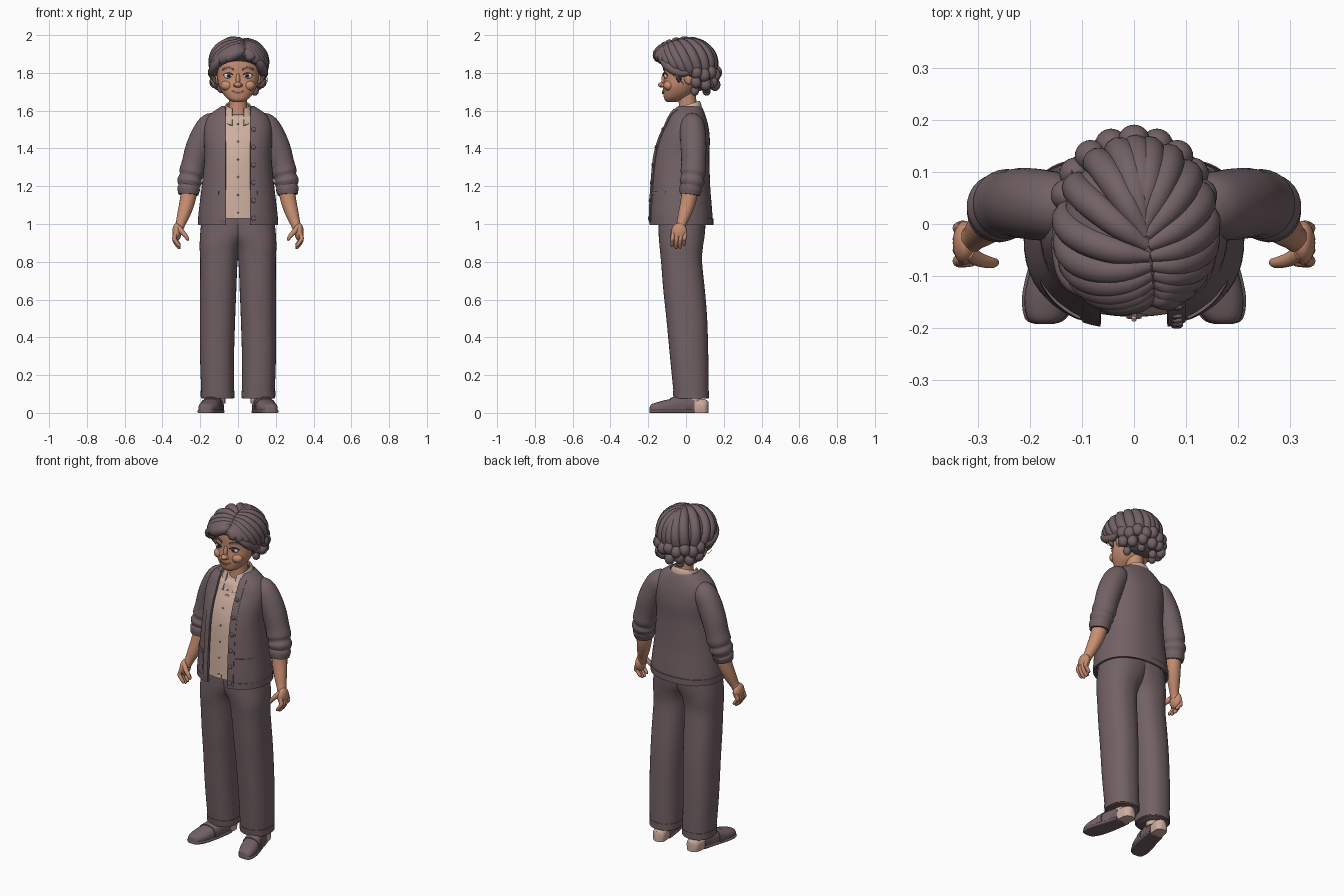
import bpy, bmesh, random
from math import sin, cos, pi, asin, radians
from mathutils import Vector

cube = bpy.data.objects.get("Cube")
if cube:
    bpy.data.objects.remove(cube)
random.seed(4)
POWER = 2.3  # roundness of horizontal sections


def material(name, *rgb):
    m = bpy.data.materials.new(name)
    m.use_nodes = True
    m.diffuse_color = (*rgb, 1)
    m.node_tree.nodes["Principled BSDF"].inputs["Base Color"].default_value = (*rgb, 1)
    return m


MAUVE = material("mauve", .17, .12, .13)
SHIRT = material("pale_pink_cloth", .62, .43, .35)
SKIN = material("skin", .57, .27, .165)
LIPS = material("lips", .42, .15, .11)
WHITE = material("eye_white", .75, .72, .7)
IRIS = material("grey_iris", .16, .17, .2)
DARK = material("dark", .02, .015, .015)


def finish(name, bm, mat, mirror=False, thick=0):
    bmesh.ops.recalc_face_normals(bm, faces=bm.faces)
    for f in bm.faces:
        f.smooth = True
    for e in bm.edges:
        e.smooth = len(e.link_faces) == 2 and e.calc_face_angle(0) < radians(45)
    mesh = bpy.data.meshes.new(name)
    bm.to_mesh(mesh)
    bm.free()
    mesh.materials.append(mat)
    ob = bpy.data.objects.new(name, mesh)
    bpy.context.collection.objects.link(ob)
    if thick:
        mod = ob.modifiers.new("thickness", "SOLIDIFY")
        mod.thickness, mod.offset = thick, 0
    if mirror:
        mod = ob.modifiers.new("mirror", "MIRROR")
        mod.use_mirror_merge = False
    return ob


def spline(rows, sub=4):
    """Pass a smooth curve through rows of numbers."""
    out = []
    for i in range(len(rows) - 1):
        quad = rows[max(i - 1, 0)], rows[i], rows[i + 1], rows[min(i + 2, len(rows) - 1)]
        for k in range(sub):
            t = k / sub
            out.append(tuple(b + .5 * t * (c - a + t * (2*a - 5*b + 4*c - d + t * (3*b - a - 3*c + d)))
                             for a, b, c, d in zip(*quad)))
    return out + [tuple(rows[-1])]


def loft(name, rings, mat, closed=True, mirror=False, thick=0):
    bm = bmesh.new()
    grid = [[bm.verts.new(p) for p in ring] for ring in rings]
    count = len(grid[0])
    for a, b in zip(grid, grid[1:]):
        for i in range(count if closed else count - 1):
            j = (i + 1) % count
            bm.faces.new((a[i], a[j], b[j], b[i]))
    if closed:
        bm.faces.new(grid[0])
        bm.faces.new(grid[-1])
    return finish(name, bm, mat, mirror, thick)


def power(v, e):
    return abs(v) ** e * (1 if v >= 0 else -1)


def stack(name, rows, mat, gap=None, gap_end=None, grow=0, mirror=False, thick=0, seg=48):
    """Loft rows of z, centre x, half width, front y, back y, forward droop."""
    rings = []
    for z, cx, rx, yf, yb, droop in rows:
        rx, cy, ry = rx + grow, (yf + yb) / 2, (yb - yf) / 2 + grow
        angle = lambda x: asin(min(1, x / rx) ** (POWER / 2))
        start = angle(gap) if gap else 0
        end = angle(gap_end) if gap_end else 2 * pi - start
        ring = []
        for i in range(seg + 1 if gap else seg):
            t = start + (end - start) * i / seg
            ring.append((cx + rx * power(sin(t), 2 / POWER),
                         cy - ry * power(cos(t), 2 / POWER), z - droop * cos(t)))
        rings.append(ring)
    return loft(name, rings, mat, not gap, mirror, thick)


def surface_y(rows, x, z):
    """Front surface of a stack at x and z."""
    for a, b in zip(rows, rows[1:]):
        if a[0] <= z <= b[0]:
            t = (z - a[0]) / (b[0] - a[0])
            rx, yf, yb = (a[k] + (b[k] - a[k]) * t for k in (2, 3, 4))
            return (yf + yb) / 2 - (yb - yf) / 2 * max(0, 1 - abs(x / rx) ** POWER) ** (1 / POWER)


def patch(name, rows, mat, x0, x1, z, height, bend=0, lift=.003, mirror=False):
    """Thin plate that follows the front of a stack."""
    low, high = [], []
    for i in range(11):
        x = x0 + (x1 - x0) * i / 10
        zz = z + bend * (x - (x0 + x1) / 2) ** 2
        for line, h in ((low, zz - height / 2), (high, zz + height / 2)):
            line.append((x, surface_y(rows, x, h) - lift, h))
    return loft(name, [low, high], mat, False, mirror, .006)


def tube(name, points, mat, mirror=False, seg=14, sub=4):
    """Round limb through points of x, y, z, radius."""
    pts = spline(points, sub)
    pos = [Vector(p[:3]) for p in pts]
    u, rings = Vector((.3, 1, .2)), []
    for i, p in enumerate(pos):
        t = (pos[min(i + 1, len(pos) - 1)] - pos[max(i - 1, 0)]).normalized()
        u = (u - t * u.dot(t)).normalized()
        w, r = t.cross(u), pts[i][3]
        rings.append([p + r * (u * cos(2*pi*k/seg) + w * sin(2*pi*k/seg)) for k in range(seg)])
    return loft(name, rings, mat, mirror=mirror)


def ball(name, loc, radii, mat, mirror=False, cut=None):
    bm = bmesh.new()
    bmesh.ops.create_uvsphere(bm, u_segments=28, v_segments=18, radius=1)
    for v in bm.verts:
        v.co = Vector(loc) + Vector(a * b for a, b in zip(v.co, radii))
    if cut:
        geom = bm.verts[:] + bm.edges[:] + bm.faces[:]
        res = bmesh.ops.bisect_plane(bm, geom=geom, plane_co=cut[0], plane_no=cut[1], clear_inner=True)
        rim = [e for e in res["geom_cut"] if isinstance(e, bmesh.types.BMEdge)]
        bmesh.ops.edgeloop_fill(bm, edges=rim)
    return finish(name, bm, mat, mirror)


# Trousers
leg = [(.075, .108, .084, -.06, .118, 0), (.1, .108, .086, -.065, .12, 0), (.3, .111, .09, -.085, .118, 0),
       (.5, .108, .093, -.104, .112, 0), (.65, .105, .096, -.12, .1, 0), (.8, .101, .099, -.132, .085, 0),
       (.88, .095, .108, -.14, .09, 0), (.95, .07, .13, -.145, .1, 0), (1.04, .05, .14, -.145, .105, 0)]
stack("trouser_leg", spline(leg), MAUVE, mirror=True)
stack("trouser_hem", spline([(.08, .108, .089, -.066, .122, 0), (.115, .108, .09, -.07, .122, 0)]), MAUVE, mirror=True)

# Cardigan and shirt share one torso profile
torso = [(1, 0, .2, -.188, .134, 0), (1.03, 0, .205, -.192, .135, 0), (1.1, 0, .198, -.19, .13, 0),
         (1.2, 0, .186, -.185, .122, 0), (1.35, 0, .172, -.172, .118, 0), (1.45, 0, .175, -.145, .12, 0),
         (1.52, 0, .172, -.112, .112, 0), (1.57, 0, .15, -.09, .098, 0), (1.605, 0, .105, -.07, .085, 0),
         (1.62, 0, .08, -.06, .075, 0)]
knit = spline(torso)
stack("cardigan", knit, MAUVE, gap=.066, thick=.012)
stack("button_band", spline(torso[:-1]), MAUVE, gap=.064, gap_end=.098, grow=.006, mirror=True, thick=.008, seg=6)
stack("cardigan_hem", [(z, 0, .2, -.188, .134, 0) for z in (.995, 1.03)], MAUVE, gap=.066, grow=.006, thick=.012)
stack("shirt", spline(torso[1:8] + [(1.59, 0, .075, -.05, .065, .01)]), SHIRT, grow=-.014)
stack("shirt_collar", spline([(1.565, 0, .088, -.105, .08, .045), (1.6, 0, .074, -.078, .076, .035),
                              (1.63, 0, .06, -.056, .068, .02)]), SHIRT, gap=.03, thick=.008)
patch("shirt_placket", knit, SHIRT, -.014, .014, 1.27, .47, lift=-.013)
patch("pocket", knit, MAUVE, .105, .175, 1.11, .1, lift=.006, mirror=True)
patch("pocket_welt", knit, MAUVE, .102, .178, 1.165, .018, lift=.011, mirror=True)
for i in range(6):
    z = 1.03 + i * .094
    ball("cardigan_button", (.082, surface_y(knit, .082, z) - .012, z), (.012, .006, .012), MAUVE)
    ball("shirt_button", (0, surface_y(knit, 0, z + .03) + .008, z + .03), (.005, .004, .005), SHIRT)

# Sleeves with pushed-up folds, then forearms
tube("sleeve", [(.1, .03, 1.555, .035), (.14, .033, 1.53, .062), (.175, .036, 1.48, .068), (.21, .04, 1.4, .068),
                (.233, .04, 1.32, .065), (.244, .038, 1.275, .067), (.25, .035, 1.25, .06), (.256, .032, 1.225, .066),
                (.259, .028, 1.2, .057), (.261, .024, 1.185, .06), (.263, .02, 1.155, .053)],
     MAUVE, True, 28)
tube("forearm", [(.255, .025, 1.2, .044), (.268, .012, 1.12, .041), (.288, -.008, 1.05, .034),
                 (.305, -.024, 1, .026), (.318, -.033, .97, .026)], SKIN, True, 20)

# Hands
ball("palm", (.324, -.036, .958), (.024, .042, .048), SKIN, True)
for i, drop in enumerate((.01, 0, .002, .016)):
    y = -.067 + i * .021
    tube("finger", [(.328, y, .955, .011), (.337, y - .004, .925, .0115), (.33, y - .006, .9 + drop, .0105),
                    (.312, y - .006, .876 + drop, .009), (.305, y - .006, .87 + drop, .003)], SKIN, True, 10)
tube("thumb", [(.318, -.055, .985, .014), (.298, -.068, .96, .014), (.276, -.074, .935, .011),
               (.266, -.074, .918, .008), (.263, -.074, .912, .003)], SKIN, True, 10)


# Shoes and heels
def shoe(name, rows, mat, base=.004, cap=1, grow=0):
    rings = []
    for y, cx, hw, top in spline(rows):
        mid = min(top, cap) * .45
        rings.append([(cx + (hw + grow) * power(cos(a), .8), y,
                       max(base, mid + (min(top, cap) - mid) * sin(a) * (1 if sin(a) > 0 else 2)))
                      for a in (2 * pi * k / 24 for k in range(24))])
    loft(name, rings, mat, mirror=True)


upper = [(-.192, .172, .012, .03), (-.182, .17, .034, .046), (-.14, .16, .05, .06), (-.08, .145, .052, .075),
         (-.03, .132, .048, .09), (.03, .12, .044, .092), (.045, .118, .042, .085)]
shoe("shoe", upper, MAUVE, base=.012)
shoe("sole", upper, MAUVE, base=0, cap=.022, grow=.005)
patch_y = [(-.085, .146, .055, .079), (-.05, .138, .053, .088)]
shoe("shoe_strap", patch_y, MAUVE, base=.015)
shoe("heel", [(.03, .12, .04, .08), (.08, .114, .04, .075), (.105, .112, .034, .07), (.118, .112, .014, .06)], SHIRT, base=0)
tube("ankle", [(.112, .035, .05, .045), (.11, .035, .15, .042)], SHIRT, True)

# Head and face
skull = spline([(1.645, 0, .022, -.1, -.05, 0), (1.66, 0, .052, -.114, -.02, 0), (1.69, 0, .08, -.12, .03, 0),
                (1.73, 0, .1, -.121, .06, 0), (1.78, 0, .11, -.115, .09, 0), (1.85, 0, .112, -.116, .11, 0),
                (1.92, 0, .095, -.1, .1, 0), (1.955, 0, .05, -.06, .06, 0)])
stack("head", skull, SKIN)
tube("neck", [(0, .015, 1.55, .06), (0, .012, 1.6, .051), (0, .008, 1.65, .047), (0, 0, 1.72, .05)], SKIN, seg=24)
ball("nose_tip", (0, -.127, 1.737), (.019, .021, .015), SKIN)
ball("nose_bridge", (0, -.116, 1.762), (.012, .015, .036), SKIN)
ball("nostril_wing", (.015, -.121, 1.734), (.01, .012, .009), SKIN, True)
ball("cheek", (.058, -.09, 1.733), (.034, .029, .028), SKIN, True)
ball("ear", (.114, .015, 1.775), (.016, .026, .036), SKIN, True)
patch("mouth", skull, LIPS, -.034, .034, 1.692, .01, bend=11)
patch("eyebrow", skull, MAUVE, .025, .084, 1.828, .011, bend=-12, mirror=True)
patch("upper_lid", skull, DARK, .026, .078, 1.8, .004, bend=-16, lift=.008, mirror=True)
eye_y = surface_y(skull, .051, 1.785)
ball("eye", (.051, eye_y + .002, 1.785), (.024, .01, .016), WHITE, True)
ball("iris", (.049, eye_y - .005, 1.785), (.012, .005, .013), IRIS, True)
ball("pupil", (.049, eye_y - .009, 1.785), (.006, .003, .007), DARK, True)

# Hair: cap, swept locks from a side parting, curls and a rolled bun
CENTRE, AXES = Vector((.004, -.01, 1.85)), (.145, .165, .132)


def on_hair(direction, scale=.92):
    return CENTRE + Vector(a * b * scale for a, b in zip(direction, AXES))


ball("hair_cap", CENTRE, [a * .98 for a in AXES], MAUVE, cut=((0, -.15, 1.885), (0, .64, 1)))
for side in (-1, 1):
    for i in range(10):
        a = radians(34 + 15.5 * i)
        y = -.01 - .15 * cos(a)
        end = Vector((side * sin(a), -cos(a), (.03 - .64 * (y + .15)) / AXES[2])).normalized()
        start = Vector((.27 - .02 * i, -.85 + .11 * i, .62 + .04 * i)).normalized()
        path = []
        for k, r in enumerate((.012, .025, .029, .03, .03, .027, .014)):
            path.append((*on_hair(start.slerp(end, k / 6)), r))
        tube("hair_lock", path, MAUVE, seg=12)
    tube("side_curl", [(side * x, y, z, r) for x, y, z, r in (
        (.085, -.135, 1.885, .012), (.118, -.105, 1.845, .024), (.132, -.06, 1.812, .025),
        (.135, -.015, 1.8, .022), (.135, .03, 1.81, .012))], MAUVE)
    tube("temple_curl", [(side * x, y, z, r) for x, y, z, r in (
        (.12, -.07, 1.83, .01), (.138, -.05, 1.8, .014), (.13, -.035, 1.77, .012), (.118, -.04, 1.75, .004))], MAUVE)
for count, reach, z, size in ((9, .132, 1.795, .036), (7, .125, 1.745, .034), (4, .09, 1.712, .026)):
    for i in range(count):
        a = radians(-78 + 156 * i / (count - 1))
        ball("bun_roll", (reach * sin(a), .028 + reach * cos(a), z + .007 * (-1) ** i),
             (size * .85, size * .85, size), MAUVE)
ball("bun_core", (0, .07, 1.765), (.115, .08, .06), MAUVE)
for i in range(18):
    a = radians(random.uniform(50, 150)) * random.choice((-1, 1))
    d = Vector((sin(a), -cos(a), random.uniform(-.6, .4)))
    tube("loose_strand", [(*(on_hair(d, 1 + .06 * sin(k)) + Vector((0, .006 * k, -.012 * k))), .0012)
                          for k in range(5)], MAUVE, seg=5, sub=3)
